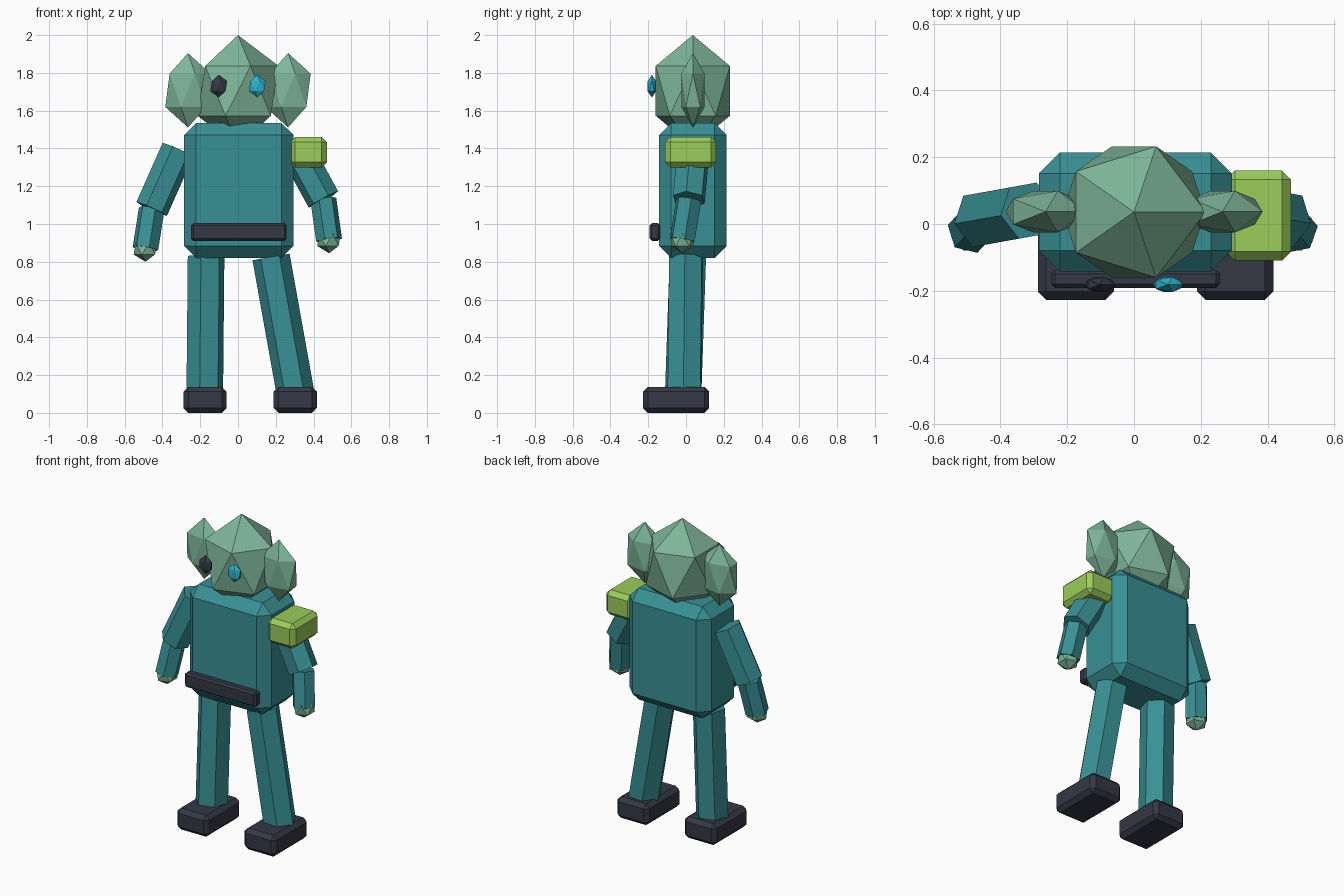
import bpy
import bmesh
from mathutils import Vector, Matrix

default = bpy.data.objects.get("Cube")
if default:
    bpy.data.objects.remove(default, do_unlink=True)


def make_material(name, rgb):
    mat = bpy.data.materials.new(name)
    mat.use_nodes = True
    mat.diffuse_color = (*rgb, 1)
    bsdf = mat.node_tree.nodes["Principled BSDF"]
    bsdf.inputs["Base Color"].default_value = (*rgb, 1)
    bsdf.inputs["Roughness"].default_value = 0.8
    return mat


TEAL = make_material("teal cloth", (0.04, 0.28, 0.30))
GREEN = make_material("sage skin", (0.21, 0.47, 0.32))
LIME = make_material("lime armour", (0.32, 0.61, 0.10))
DARK = make_material("dark leather", (0.035, 0.04, 0.06))
CYAN = make_material("cyan eye", (0.025, 0.45, 0.60))


def finish(name, bm, mat):
    mesh = bpy.data.meshes.new(name)
    bm.to_mesh(mesh)
    bm.free()
    mesh.materials.append(mat)
    obj = bpy.data.objects.new(name, mesh)
    bpy.context.collection.objects.link(obj)
    return obj


def box(name, low, high, bevel, mat):
    """Chamfered box between two corners."""
    low, high = Vector(low), Vector(high)
    bm = bmesh.new()
    bmesh.ops.create_cube(bm, size=1)
    bmesh.ops.scale(bm, vec=high - low, verts=bm.verts)
    obj = finish(name, bm, mat)
    obj.location = (low + high) / 2
    mod = obj.modifiers.new("chamfer", "BEVEL")
    mod.width = bevel
    mod.segments = 1
    mod.limit_method = "NONE"


def gem(name, centre, radii, mat):
    """Stretched twenty-sided ball."""
    bm = bmesh.new()
    bmesh.ops.create_icosphere(bm, subdivisions=1, radius=1)
    bmesh.ops.scale(bm, vec=radii, verts=bm.verts)
    finish(name, bm, mat).location = centre


def limb(name, start, end, radius, mat):
    """Six-sided bar between two joints."""
    start, end = Vector(start), Vector(end)
    axis = end - start
    bm = bmesh.new()
    bmesh.ops.create_cone(bm, cap_ends=True, segments=6, radius1=radius,
                          radius2=radius, depth=axis.length)
    turn = axis.to_track_quat("Z", "Y").to_matrix().to_4x4()
    bm.transform(Matrix.Translation((start + end) / 2) @ turn)
    finish(name, bm, mat)


# Torso, belt and shoulder armour
box("torso", (-0.285, -0.142, 0.82), (0.293, 0.214, 1.535), 0.063, TEAL)
box("belt", (-0.248, -0.192, 0.91), (0.257, -0.137, 1.004), 0.012, DARK)
box("left_shoulder_pad", (0.275, -0.11, 1.30), (0.47, 0.16, 1.46), 0.027, LIME)

# Head, ears and eyes
gem("head", (0, 0.036, 1.705), (0.24, 0.231, 0.295), GREEN)
for side, x, eye in (("right", -1, DARK), ("left", 1, CYAN)):
    gem(side + "_ear", (x * 0.265, 0.037, 1.708), (0.134, 0.073, 0.197), GREEN)
    gem(side + "_eye", (x * 0.102, -0.181, 1.73), (0.05, 0.026, 0.06), eye)

# Arms: shoulder, elbow and wrist joints
arms = {
    "right": ((-0.318, 0.04, 1.393), (-0.457, 0.015, 1.08), (-0.49, -0.02, 0.87)),
    "left": ((0.305, 0.04, 1.40), (0.452, 0.015, 1.13), (0.482, -0.02, 0.915)),
}
for side, (shoulder, elbow, wrist) in arms.items():
    limb(side + "_upper_arm", shoulder, elbow, 0.09, TEAL)
    limb(side + "_forearm", elbow, wrist, 0.07, TEAL)
    gem(side + "_hand", wrist, (0.07, 0.07, 0.07), GREEN)

# Legs: hip and ankle joints, with a block foot under each
legs = {
    "right": ((-0.169, 0.01, 0.83), (-0.176, -0.015, 0.10)),
    "left": ((0.175, 0, 0.825), (0.305, -0.008, 0.10)),
}
for side, (hip, ankle) in legs.items():
    limb(side + "_leg", hip, ankle, 0.1, TEAL)
    x = -0.174 if side == "right" else 0.303
    box(side + "_foot", (x - 0.114, -0.227, 0), (x + 0.114, 0.123, 0.137), 0.025, DARK)
